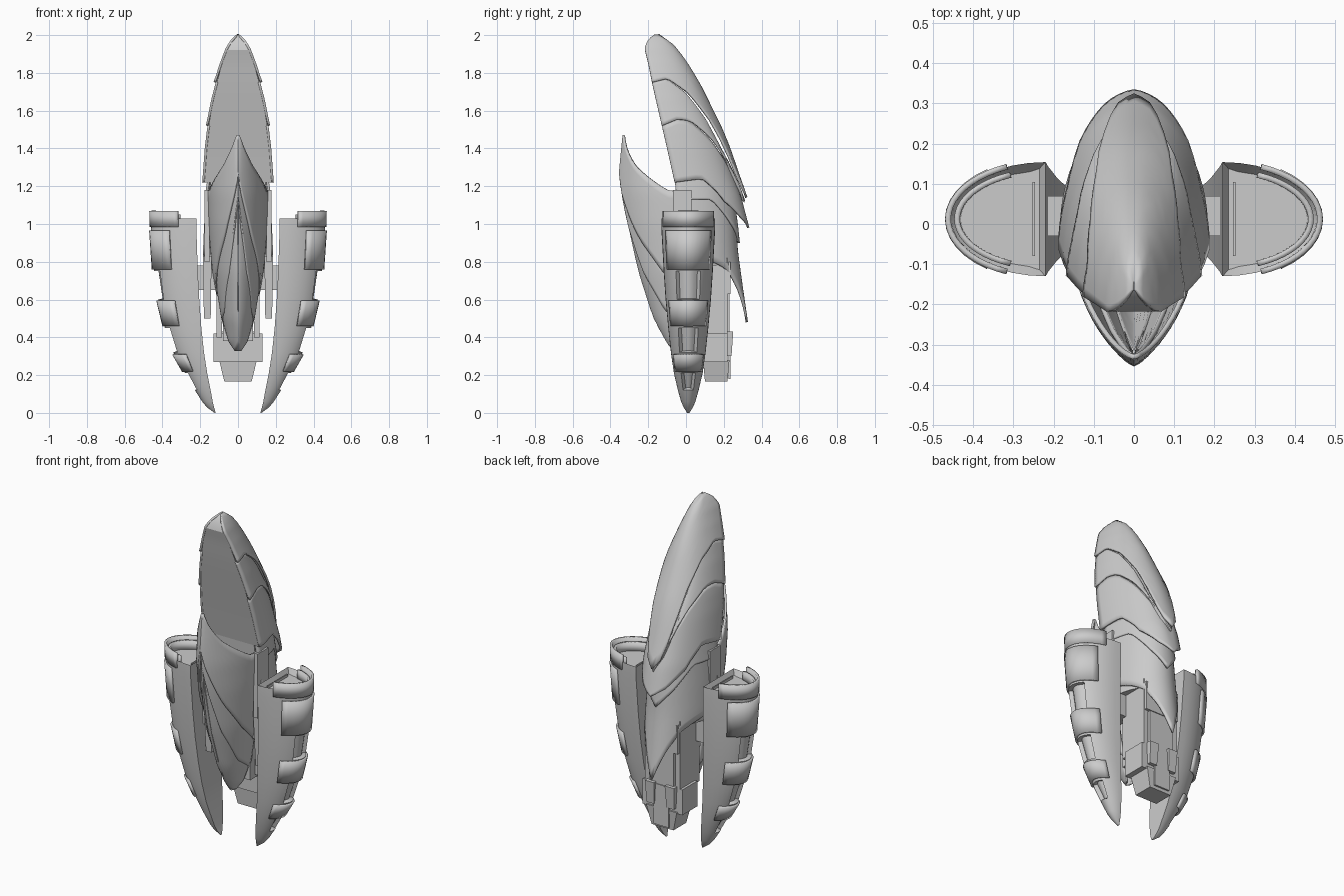
import bpy, bmesh, math

old = bpy.data.objects.get("Cube")
if old:
    bpy.data.objects.remove(old, do_unlink=True)

grey = bpy.data.materials.new("hull grey")
grey.use_nodes = True
grey.diffuse_color = (0.6, 0.6, 0.6, 1)
grey.node_tree.nodes["Principled BSDF"].inputs["Base Color"].default_value = (0.6, 0.6, 0.6, 1)


def lerp(table, x):
    """Piecewise linear lookup; rows are (key, values...) with rising keys."""
    if x <= table[0][0]:
        return table[0][1:]
    for a, b in zip(table, table[1:]):
        if x <= b[0]:
            f = (x - a[0]) / (b[0] - a[0])
            return [p + (q - p) * f for p, q in zip(a[1:], b[1:])]
    return table[-1][1:]


def finish(name, bm, angle=30, thick=0):
    bmesh.ops.remove_doubles(bm, verts=bm.verts, dist=0.0002)
    bmesh.ops.recalc_face_normals(bm, faces=bm.faces)
    mesh = bpy.data.meshes.new(name)
    bm.to_mesh(mesh)
    bm.free()
    mesh.materials.append(grey)
    ob = bpy.data.objects.new(name, mesh)
    bpy.context.collection.objects.link(ob)
    bpy.ops.object.select_all(action="DESELECT")
    ob.select_set(True)
    bpy.context.view_layer.objects.active = ob
    bpy.ops.object.shade_smooth_by_angle(angle=math.radians(angle))
    if thick:
        mod = ob.modifiers.new("thickness", "SOLIDIFY")
        mod.thickness = thick
        mod.offset = 0
    return ob


def grid(bm, rows, closed=False, caps=False):
    rings = [[bm.verts.new(p) for p in row] for row in rows]
    n = len(rings[0])
    faces = []
    for a, b in zip(rings, rings[1:]):
        faces.append([bm.faces.new((a[i], a[(i + 1) % n], b[(i + 1) % n], b[i]))
                      for i in range(n if closed else n - 1)])
    ends = [bm.faces.new(rings[0]), bm.faces.new(rings[-1])] if caps else []
    return faces, ends


def point(profile, t, z, scale=1, power=1):
    """Point on an arched section; t runs 0 (right edge) - 1 (spine) - 2 (left)."""
    w, y0, y1 = lerp(profile, z)
    a = t * math.pi / 2
    c = math.cos(a)
    x = math.copysign(abs(c) ** power, c) * w
    return (x * scale, y0 + (y1 - y0) * scale * math.sin(a), z)


def shell(name, profile, low, high, flare=0.0, rows=12, power=1, thick=0.012):
    """Curved plate between two edge lines, flared outwards at its lower edge."""
    n = 32
    out = []
    for j in range(rows + 1):
        f = j / rows
        row = []
        for i in range(n + 1):
            t = 2 * i / n
            side = min(t, 2 - t)
            lo, hi = lerp(low, side)[0], lerp(high, side)[0]
            row.append(point(profile, t, lo + (hi - lo) * f, 1 + flare * (1 - f), power))
        out.append(row)
    bm = bmesh.new()
    grid(bm, out)
    return finish(name, bm, 30, thick)


def block(name, x, y, z, taper=(1, 1)):
    """Box from ranges, with its bottom scaled by taper."""
    cx, cy = sum(x) / 2, sum(y) / 2
    hx, hy = (x[1] - x[0]) / 2, (y[1] - y[0]) / 2
    rows = []
    for zz, sx, sy in ((z[0], *taper), (z[1], 1, 1)):
        rows.append([(cx + i * hx * sx, cy + j * hy * sy, zz)
                     for i, j in ((-1, -1), (1, -1), (1, 1), (-1, 1))])
    bm = bmesh.new()
    grid(bm, rows, True, True)
    return finish(name, bm, 20)


# Upper hood: three overlapping swept plates and a flat front face
hood = [(0.98, .18, .0, .32), (1.15, .18, -.04, .285), (1.22, .178, -.06, .262),
        (1.4, .168, -.1, .208), (1.5, .158, -.123, .172), (1.66, .132, -.16, .1),
        (1.75, .112, -.18, .058), (1.85, .085, -.2, 0), (1.93, .058, -.22, -.055),
        (1.975, .03, -.2, -.1), (2.0, .002, -.165, -.145)]
hem = [(0, 1.22), (.3, 1.24), (.42, 1.18), (.5, 1.12), (.75, 1.03), (1, .98)]
line1 = [(0, 1.52), (.2, 1.555), (.35, 1.545), (.55, 1.46), (.8, 1.29), (1, 1.12)]
line2 = [(0, 1.75), (.22, 1.77), (.46, 1.69), (.62, 1.56), (.85, 1.2), (1, 1.14)]
shell("hood_lower_plate", hood, hem, line1, .03)
shell("hood_middle_plate", hood, line1, line2, .06)
shell("hood_crown", hood, line2, [(0, 2.0), (1, 2.0)], .1, 16)
bm = bmesh.new()
levels = [1.22 + .78 * i / 20 for i in range(21)]
grid(bm, [[point(hood, 0, z), point(hood, 2, z)] for z in levels])
finish("hood_front_face", bm)

# Rear hull under the hood, with a pointed tail
hull = [(.48, .15, .1, .32), (.65, .165, .02, .295), (.85, .178, -.02, .268),
        (1.0, .172, -.04, .258), (1.25, .155, -.06, .235)]
shell("rear_hull", hull, [(0, .84), (.35, .8), (.55, .76), (.75, .65), (1, .48)],
      [(0, 1.25), (1, 1.25)], .01)
shell("rear_hull_collar", hull, [(0, 1.13), (.4, 1.13), (.7, 1.0), (1, .9)],
      [(0, 1.24), (1, 1.24)], .05)
bm = bmesh.new()
grid(bm, [[point(hull, i / 8, z, .93) for i in range(17)]
          for z in (.78, .85, .92, 1.0, 1.1, 1.25)], True, True)
finish("inner_core", bm)

# Front prow with layered plates and a central spear
prow = [(.33, .012, -.04, -.065), (.38, .045, -.02, -.1), (.5, .08, 0, -.165),
        (.75, .125, 0, -.245), (1.0, .15, 0, -.3), (1.17, .158, 0, -.325),
        (1.3, .15, 0, -.33), (1.47, .15, 0, -.33)]
rim = [(0, 1.17), (.2, 1.18), (.42, 1.25), (.6, 1.31), (.8, 1.4), (.93, 1.47), (1, 1.47)]
seam1 = [(0, .62), (.3, .74), (.6, .92), (.85, 1.14), (1, 1.27)]
seam2 = [(0, .46), (.4, .54), (.7, .75), (1, 1.15)]
base = [(0, .33), (1, .33)]
shell("prow_lower_plate", prow, base, seam2, 0, 14, 1.35)
shell("prow_middle_plate", prow, seam2, seam1, .035, 8, 1.35)
shell("prow_upper_plate", prow, seam1, rim, .06, 12, 1.35)
bm = bmesh.new()
spear = []
for i in range(11):
    z = .36 + .92 * i / 10
    y = lerp(prow, z)[2]
    half = .022 * math.sin(math.pi * i / 10) + .003
    spear.append([(-half, y + .015, z), (0, y - .008, z), (half, y + .015, z)])
grid(bm, spear)
finish("prow_spear", bm, 20)

# Engine pod measures by height: inner x, outer x, half depth
pod = [(0, .118, .124, .006), (.03, .127, .165, .025), (.06, .134, .19, .038),
       (.12, .145, .228, .055), (.21, .163, .28, .076), (.32, .18, .343, .092),
       (.45, .194, .387, .106), (.6, .205, .423, .12), (.75, .213, .445, .13),
       (.97, .22, .46, .142), (1.03, .22, .462, .142), (1.07, .22, .463, .142)]


def pod_point(side, z, f, shrink=0.0):
    xi, xo, d = lerp(pod, z)
    a = (f - .5) * math.pi
    return (side * (xi + (xo - xi - shrink) * math.cos(a)),
            .012 + (d - shrink) * math.sin(a), z)


recesses = ((.12, .21), (.32, .45), (.6, .75))
for side, word in ((1, "left"), (-1, "right")):
    # Pod body with recessed outer panels and a sunken top
    zs = [r[0] for r in pod[:-1]]
    bm = bmesh.new()
    faces, ends = grid(bm, [[pod_point(side, z, i / 18) for i in range(19)] for z in zs],
                       True, True)
    bmesh.ops.recalc_face_normals(bm, faces=bm.faces)
    for lo, hi in recesses:
        row = faces[zs.index(lo)]
        bmesh.ops.inset_region(bm, faces=row[6:12], thickness=.002, depth=-.024,
                               use_even_offset=True)
    bmesh.ops.inset_region(bm, faces=[ends[1]], thickness=.022, depth=0)
    bmesh.ops.translate(bm, verts=ends[1].verts, vec=(0, 0, -.03))
    finish(word + "_pod_body", bm)

    # Raised bands between the recesses
    for k, (lo, hi) in enumerate(((.22, .31), (.46, .595), (.76, .965))):
        bm = bmesh.new()
        grid(bm, [[pod_point(side, z, .2 + .6 * i / 12, -.005) for i in range(13)]
                  for z in (lo, (lo + hi) / 2, hi)])
        finish(word + "_pod_band_" + str(k + 1), bm, 30, .012)

    # Curved lip around the outer top, with an inner second lip
    for label, shrink, top in (("outer", 0, 1.07), ("inner", .022, 1.05)):
        bm = bmesh.new()
        grid(bm, [[pod_point(side, z, .13 + .74 * i / 20, shrink) for i in range(21)]
                  for z in (.985, top)])
        finish(word + "_pod_" + label + "_lip", bm, 30, .014)

    def span(a, b):
        return sorted((side * a, side * b))

    # Pylon, side fin and tail parts
    block(word + "_pod_top_bar", span(.247, .253), (-.08, .105), (.99, 1.015))
    block(word + "_pylon", span(.08, .222), (-.03, .07), (.65, .78))
    block(word + "_side_fin", span(.14, .185), (-.06, .0), (.5, .83), (.8, .4))
    block(word + "_hull_rib", span(.15, .178), (-.07, .03), (.8, 1.18))
    block(word + "_tail_pod", span(.035, .095), (.19, .25), (.3, .43), (.8, .7))
    block(word + "_tail_strut", span(.085, .115), (.04, .22), (.4, .82))

# Tail engine block
block("tail_column", (-.08, .08), (.0, .23), (.38, .85))
block("tail_upper_block", (-.11, .11), (.05, .235), (.63, .8))
block("tail_cross_block", (-.13, .13), (.08, .22), (.27, .42))
block("tail_nozzle", (-.1, .1), (.09, .23), (.165, .28), (.72, .85))
block("tail_rear_plate", (-.05, .05), (.225, .235), (.18, .42))
